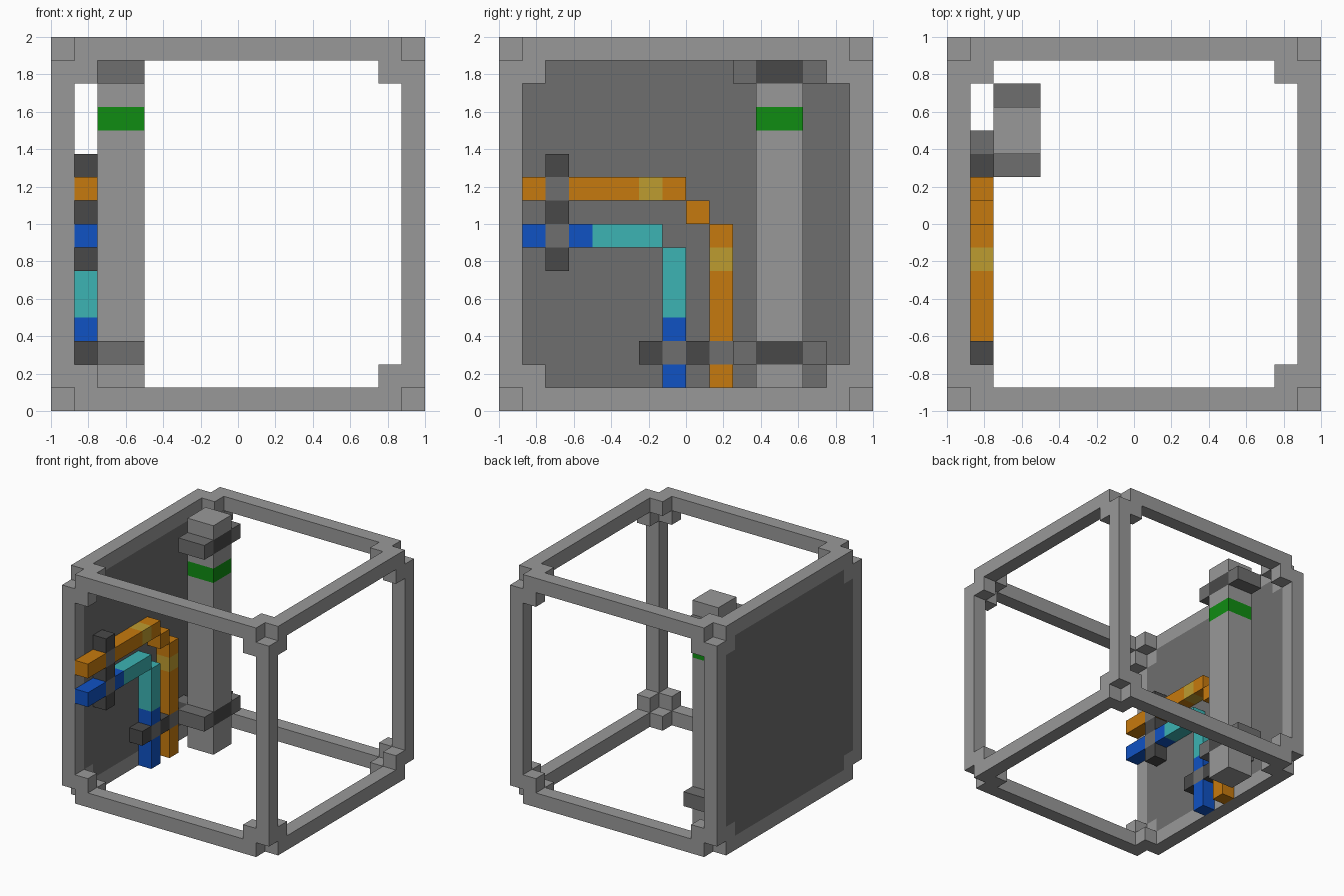
import bpy
import bmesh
from itertools import product

if "Cube" in bpy.data.objects:
    bpy.data.objects.remove(bpy.data.objects["Cube"])

U = 0.125  # one grid cell; the whole model is 16 cells wide


def make_material(name, rgb):
    """Flat material from 0-255 display values."""
    lin = [((c / 255 + 0.055) / 1.055) ** 2.4 if c > 10 else c / 255 / 12.92 for c in rgb]
    mat = bpy.data.materials.new(name)
    mat.use_nodes = True
    mat.diffuse_color = (*lin, 1)
    mat.node_tree.nodes["Principled BSDF"].inputs["Base Color"].default_value = (*lin, 1)
    return mat


LIGHT = make_material("light grey", (153, 153, 153))
MID = make_material("mid grey", (110, 110, 110))
DARK = make_material("dark grey", (73, 73, 73))
GREEN = make_material("green", (16, 140, 18))
ORANGE = make_material("orange", (198, 122, 14))
GOLD = make_material("gold", (190, 156, 48))
BLUE = make_material("blue", (16, 82, 196))
TEAL = make_material("teal", (60, 179, 179))


def boxes(name, mat, *spans):
    """One object from boxes given as (x0, x1, y0, y1, z0, z1) in cells."""
    bm = bmesh.new()
    for x0, x1, y0, y1, z0, z1 in spans:
        for v in bmesh.ops.create_cube(bm, size=1)["verts"]:
            v.co.x = ((x1 if v.co.x > 0 else x0) - 8) * U
            v.co.y = ((y1 if v.co.y > 0 else y0) - 8) * U
            v.co.z = (z1 if v.co.z > 0 else z0) * U
    mesh = bpy.data.meshes.new(name)
    bm.to_mesh(mesh)
    bm.free()
    mesh.materials.append(mat)
    obj = bpy.data.objects.new(name, mesh)
    bpy.context.collection.objects.link(obj)
    return obj


def span(*cells):
    """Box from three (low, high) ranges."""
    return tuple(value for cell in cells for value in cell)


# Frame: twelve edge bars with open outer corners
ENDS = ((0, 1), (15, 16))
bars = []
for axis in range(3):
    for a, b in product(ENDS, ENDS):
        ranges = [a, b]
        ranges.insert(axis, (1, 15))
        bars.append(span(*ranges))
boxes("frame_bars", LIGHT, *bars)

# Corner gussets: one inner cell in each face plane of each corner
gussets = []
INNER = ((1, 2), (14, 15))
for normal in range(3):
    for end, a, b in product(ENDS, INNER, INNER):
        ranges = [a, b]
        ranges.insert(normal, end)
        gussets.append(span(*ranges))
boxes("corner_gussets", LIGHT, *gussets)

# Side panel, notched around the gussets
boxes("side_panel", MID,
      (0, 1, 1, 15, 2, 14), (0, 1, 2, 14, 1, 2), (0, 1, 2, 14, 14, 15))

# Column with a green band
boxes("column", LIGHT, *[(2, 4, 11, 13, z0, z1)
                         for z0, z1 in ((0, 2), (3, 12), (13, 14), (15, 16))])
boxes("column_band", GREEN, (2, 4, 11, 13, 12, 13))

# Column brackets: dark collars with lighter ears
for name, z in (("lower", 2), ("upper", 14)):
    boxes(name + "_collar", DARK, (2, 4, 11, 13, z, z + 1))
    boxes(name + "_collar_ears", MID,
          (2, 4, 10, 11, z, z + 1), (2, 4, 13, 14, z, z + 1))

# Outer pipe, stepped at the bend
boxes("outer_pipe", ORANGE,
      (1, 2, 0, 2, 9, 10), (1, 2, 3, 6, 9, 10), (1, 2, 7, 8, 9, 10),
      (1, 2, 8, 9, 8, 9),
      (1, 2, 9, 10, 7, 8), (1, 2, 9, 10, 3, 6), (1, 2, 9, 10, 0, 2))
boxes("outer_pipe_rings", GOLD, (1, 2, 6, 7, 9, 10), (1, 2, 9, 10, 6, 7))

# Inner pipe
boxes("inner_pipe_ends", BLUE,
      (1, 2, 0, 2, 7, 8), (1, 2, 3, 4, 7, 8),
      (1, 2, 7, 8, 3, 4), (1, 2, 7, 8, 0, 2))
boxes("inner_pipe_bend", TEAL, (1, 2, 4, 7, 7, 8), (1, 2, 7, 8, 4, 7))

# Pipe clamps: dark blocks alternating with lighter collars on the pipes
boxes("front_clamp_blocks", DARK, *[(1, 2, 2, 3, z, z + 1) for z in (6, 8, 10)])
boxes("front_clamp_collars", MID, *[(1, 2, 2, 3, z, z + 1) for z in (7, 9)])
boxes("lower_clamp_blocks", DARK, *[(1, 2, y, y + 1, 2, 3) for y in (6, 8, 10)])
boxes("lower_clamp_collars", MID, *[(1, 2, y, y + 1, 2, 3) for y in (7, 9, 11)])
